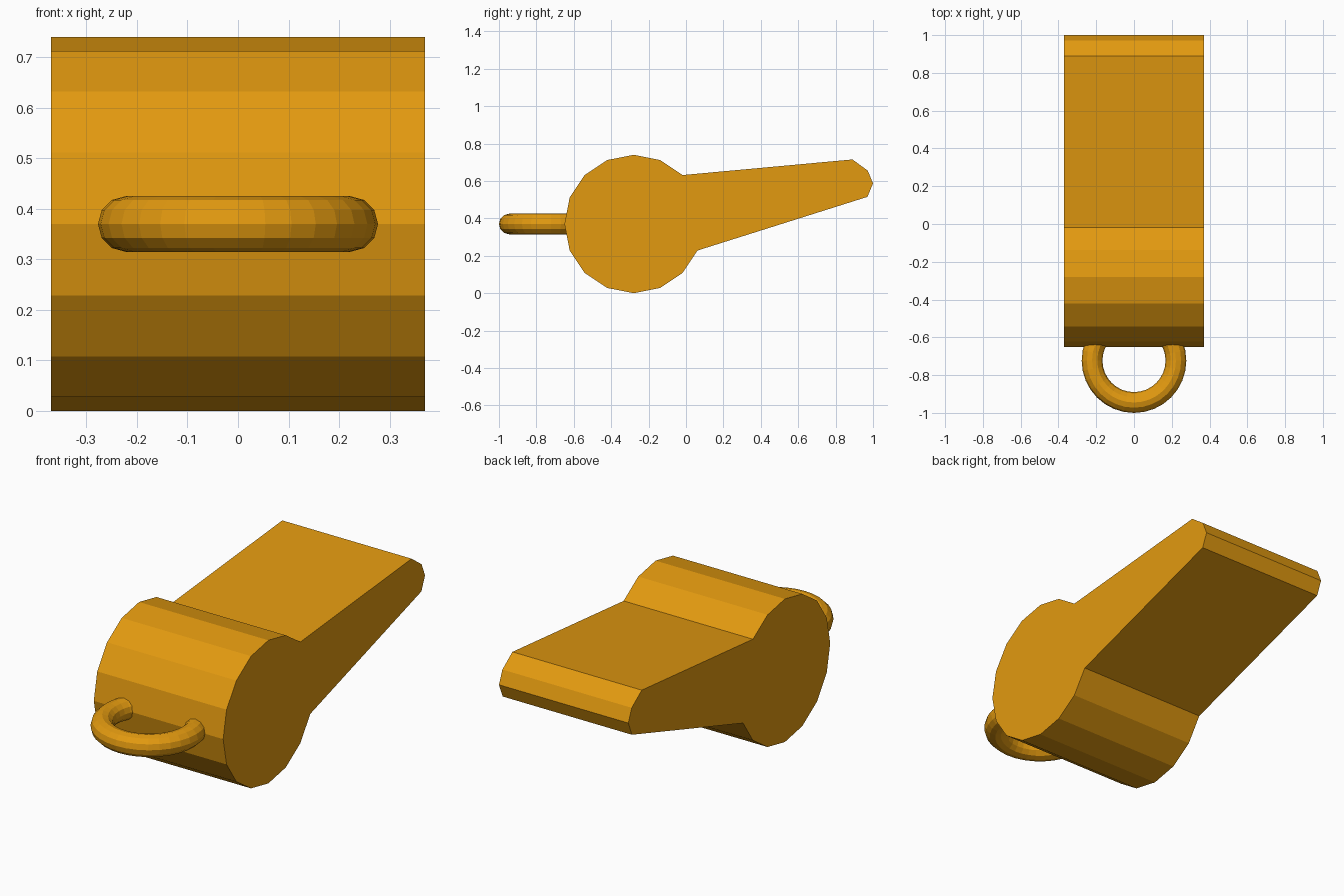
import bpy, bmesh, math

if "Cube" in bpy.data.objects:
    bpy.data.objects.remove(bpy.data.objects["Cube"])

orange = bpy.data.materials.new("whistle orange")
orange.diffuse_color = (0.76, 0.32, 0.005, 1)
orange.use_nodes = True
orange.node_tree.nodes["Principled BSDF"].inputs["Base Color"].default_value = orange.diffuse_color


def make_object(name, bm):
    bmesh.ops.recalc_face_normals(bm, faces=bm.faces)
    mesh = bpy.data.meshes.new(name)
    bm.to_mesh(mesh)
    bm.free()
    mesh.materials.append(orange)
    obj = bpy.data.objects.new(name, mesh)
    bpy.context.collection.objects.link(obj)
    return obj


# Whistle body: 16-sided chamber running into a tapered mouthpiece, extruded along x
CY, R, HALF_WIDTH = -0.28, 0.37, 0.37
profile = [(CY + R * math.cos(math.radians(22.5 * i)),
            R + R * math.sin(math.radians(22.5 * i))) for i in range(2, 16)]
profile += [(0.97, 0.515), (1.0, 0.587), (0.972, 0.655), (0.89, 0.715)]

bm = bmesh.new()
face = bm.faces.new([bm.verts.new((-HALF_WIDTH, y, z)) for y, z in profile])
extruded = bmesh.ops.extrude_face_region(bm, geom=[face], use_keep_orig=True)
moved = [v for v in extruded["geom"] if isinstance(v, bmesh.types.BMVert)]
bmesh.ops.translate(bm, verts=moved, vec=(2 * HALF_WIDTH, 0, 0))
make_object("whistle_body", bm)

# Lanyard ring, half sunk into the back of the chamber
MAJOR, MINOR, SEGMENTS, SIDES = 0.222, 0.055, 32, 12
bm = bmesh.new()
rings = []
for i in range(SEGMENTS):
    a = 2 * math.pi * i / SEGMENTS
    ring = []
    for j in range(SIDES):
        b = 2 * math.pi * j / SIDES
        r = MAJOR + MINOR * math.cos(b)
        ring.append(bm.verts.new((r * math.cos(a), -0.723 + r * math.sin(a),
                                  R + MINOR * math.sin(b))))
    rings.append(ring)
for i in range(SEGMENTS):
    p, q = rings[i], rings[(i + 1) % SEGMENTS]
    for j in range(SIDES):
        k = (j + 1) % SIDES
        bm.faces.new((p[j], q[j], q[k], p[k]))
make_object("lanyard_ring", bm)
